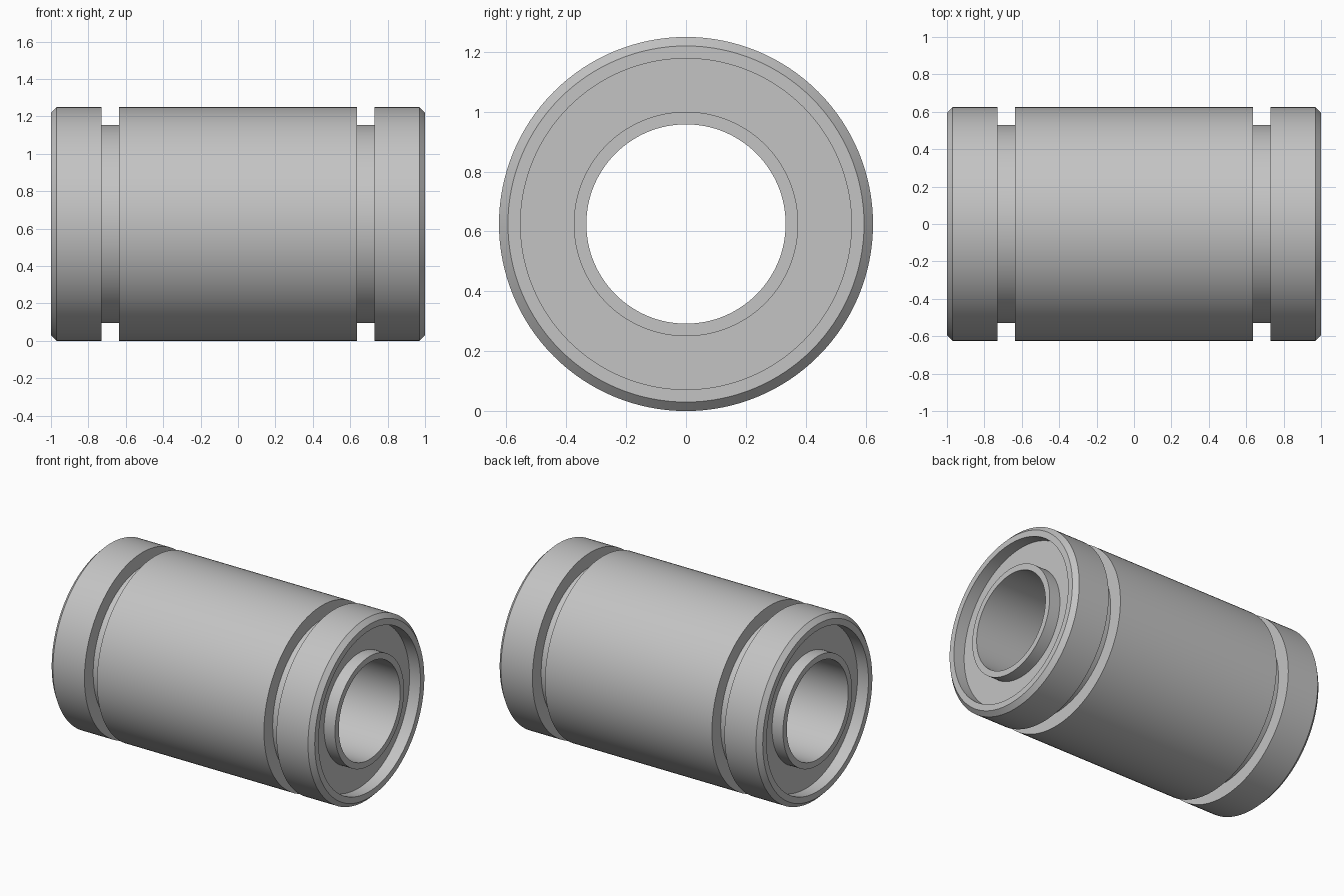
import bpy, bmesh, math
from mathutils import Matrix, Vector

if "Cube" in bpy.data.objects:
    bpy.data.objects.remove(bpy.data.objects["Cube"], do_unlink=True)

RADIUS = 0.625
SIDES = 128

# One plain steel grey
steel = bpy.data.materials.new("steel_grey")
steel.use_nodes = True
grey = (0.55, 0.55, 0.55, 1)
steel.diffuse_color = grey
steel.node_tree.nodes["Principled BSDF"].inputs["Base Color"].default_value = grey


def lathe(name, half):
    """Revolve a closed (x, radius) profile, mirrored in x, around the x axis."""
    loop = half + [(-x, r) for x, r in reversed(half)]
    bm = bmesh.new()
    rings = []
    for i in range(SIDES):
        turn = Matrix.Rotation(math.tau * i / SIDES, 3, 'X')
        rings.append([bm.verts.new(turn @ Vector((x, 0, r))) for x, r in loop])
    for i in range(SIDES):
        a, b = rings[i], rings[(i + 1) % SIDES]
        for j in range(len(loop)):
            k = (j + 1) % len(loop)
            bm.faces.new((a[j], a[k], b[k], b[j]))
    bmesh.ops.recalc_face_normals(bm, faces=bm.faces)
    mesh = bpy.data.meshes.new(name)
    bm.to_mesh(mesh)
    bm.free()
    mesh.materials.append(steel)
    obj = bpy.data.objects.new(name, mesh)
    obj.location.z = RADIUS
    bpy.context.collection.objects.link(obj)
    bpy.ops.object.select_all(action='DESELECT')
    obj.select_set(True)
    bpy.context.view_layer.objects.active = obj
    bpy.ops.object.shade_smooth_by_angle(angle=math.radians(30))
    return obj


# Bearing sleeve: bore, inner tube lip, end recess, rim, chamfer, ring groove
lathe("bearing_sleeve", [
    (1, 0.333), (1, 0.375),
    (0.917, 0.375), (0.917, 0.553),
    (1, 0.553), (1, 0.595),
    (0.97, RADIUS), (0.73, RADIUS),
    (0.73, 0.53), (0.635, 0.53),
    (0.635, RADIUS),
])
